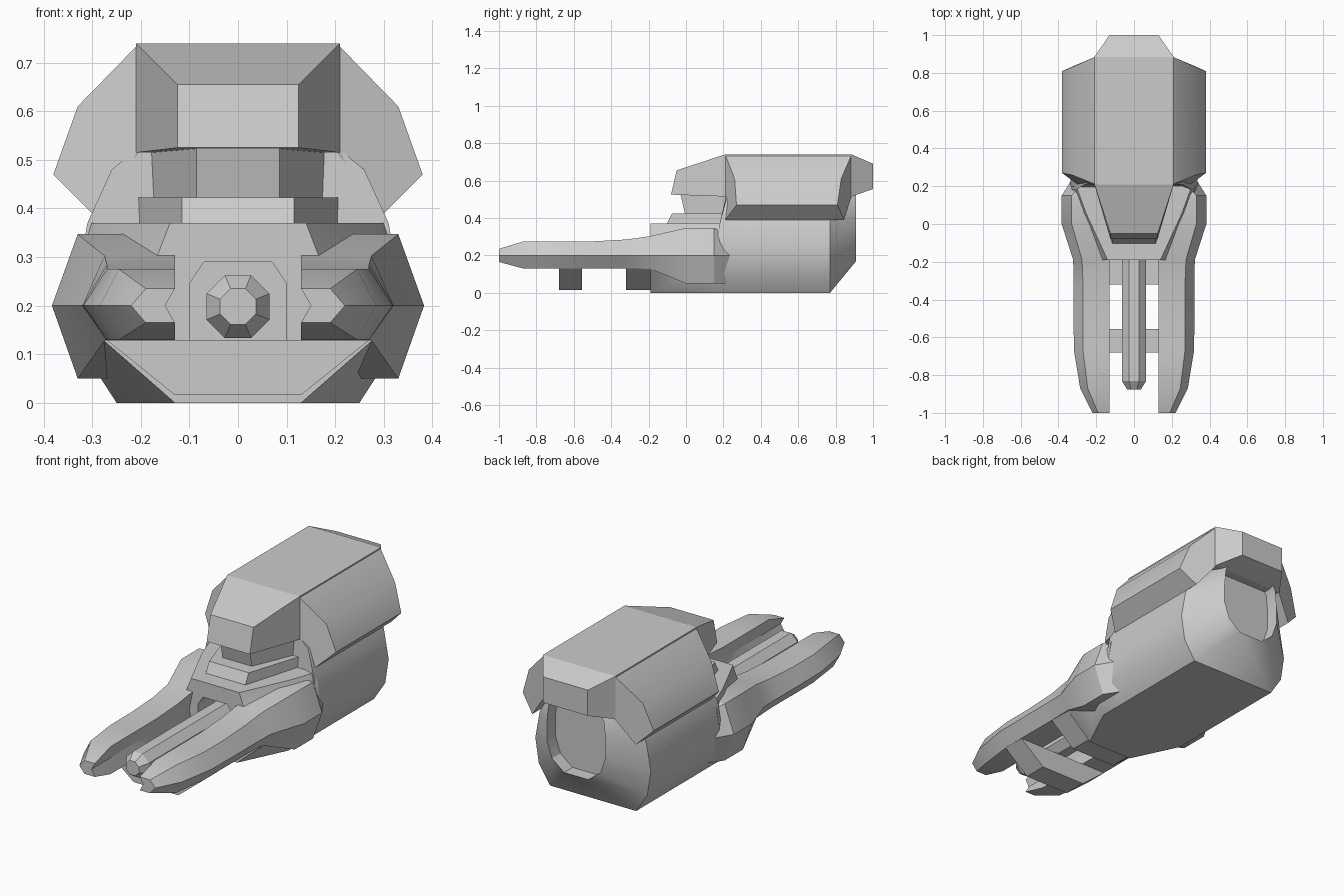
import bpy, bmesh, math

if "Cube" in bpy.data.objects:
    bpy.data.objects.remove(bpy.data.objects["Cube"])

grey = bpy.data.materials.new("hull_grey")
grey.diffuse_color = (0.6, 0.6, 0.6, 1)
grey.use_nodes = True
grey.node_tree.nodes["Principled BSDF"].inputs["Base Color"].default_value = grey.diffuse_color


def finish(name, bm, smooth=30):
    bmesh.ops.recalc_face_normals(bm, faces=bm.faces)
    me = bpy.data.meshes.new(name)
    bm.to_mesh(me)
    bm.free()
    me.materials.append(grey)
    ob = bpy.data.objects.new(name, me)
    bpy.context.collection.objects.link(ob)
    bpy.ops.object.select_all(action='DESELECT')
    ob.select_set(True)
    bpy.context.view_layer.objects.active = ob
    bpy.ops.object.shade_smooth_by_angle(angle=math.radians(smooth))
    return ob


def loft(rings):
    """Skin closed rings of 3D points and cap both ends."""
    bm = bmesh.new()
    vs = [[bm.verts.new(p) for p in r] for r in rings]
    n = len(rings[0])
    for a, b in zip(vs, vs[1:]):
        for i in range(n):
            j = (i + 1) % n
            bm.faces.new((a[i], a[j], b[j], b[i]))
    bm.faces.new(vs[0])
    bm.faces.new(vs[-1])
    return bm


def sym(y, half):
    """Full ring from a right-hand half profile of (x, z) or (x, z, dy)."""
    pts = [(p[0], y + (p[2] if len(p) > 2 else 0), p[1]) for p in half]
    return pts + [(-x, yy, z) for x, yy, z in reversed(pts)]


def both_sides(name, rings):
    for side, s in (("right", 1), ("left", -1)):
        finish(f"{side}_{name}", loft([[(s * x, y, z) for x, y, z in r] for r in rings]))


# Main hull, tapering at the rear into a recessed exhaust
lower = [(.25, 0), (.315, .1), (.335, .23), (.31, .37)]
bm = loft([
    sym(.18, lower + [(.26, .48, .03), (.21, .52, .035)]),
    sym(.77, lower + [(.26, .48), (.21, .53)]),
    sym(.91, [(.07, .17), (.14, .225), (.17, .31), (.17, .41), (.16, .5), (.13, .545)]),
])
bm.faces.ensure_lookup_table()
rear = bm.faces[-1]
bmesh.ops.inset_region(bm, faces=[rear], thickness=.035)
rim = bmesh.ops.extrude_face_region(bm, geom=[rear])
bmesh.ops.translate(bm, vec=(0, -.07, 0),
                    verts=[g for g in rim['geom'] if isinstance(g, bmesh.types.BMVert)])
bmesh.ops.delete(bm, geom=[rear], context='FACES_ONLY') if rear.is_valid else None
finish("main_hull", bm)

# Nose with a socket for the barrel
nose = finish("nose", loft([
    sym(-.19, [(.13, 0), (.275, .127), (.275, .2), (.165, .305), (.14, .37)]),
    sym(.06, [(.25, 0), (.315, .1), (.315, .23), (.27, .33), (.255, .37)]),
    sym(.2, [(.25, 0), (.315, .1), (.335, .23), (.32, .33), (.305, .37)]),
]))
socket = [(.1, .128), (.1, .245), (.07, .29)]
cutter = finish("socket_cutter", loft([sym(-.3, socket), sym(-.06, socket)]))
cutter.hide_render = True
cutter.hide_viewport = True
cut = nose.modifiers.new("socket", 'BOOLEAN')
cut.object = cutter
cut.operation = 'DIFFERENCE'
cut.solver = 'EXACT'

# Stepped neck between nose and canopy


def tier(name, z0, z1, front, back, lean):
    (fx, fy), (bx, by) = front, back
    finish(name, loft([
        [(fx, fy, z0), (bx, by, z0), (-bx, by, z0), (-fx, fy, z0)],
        [(fx, fy + lean, z1), (bx, by, z1), (-bx, by, z1), (-fx, fy + lean, z1)],
    ]))


tier("lower_step", .365, .423, (.115, -.105), (.21, .22), .03)
tier("upper_step", .42, .53, (.085, -.005), (.18, .22), -.025)

# Canopy
finish("canopy", loft([
    sym(-.08, [(.125, .525), (.125, .655, .03)]),
    sym(.21, [(.21, .515), (.21, .74)]),
    sym(.885, [(.21, .515), (.21, .74)]),
    sym(1.0, [(.13, .555), (.13, .69)]),
]), 5)

# Side armour: x, z, front y, rear y
armour = [(.205, .738, .21, .885), (.33, .61, .26, .83), (.38, .47, .27, .81),
          (.30, .39, .21, .845), (.205, .515, .21, .885)]
both_sides("armour", [[(x, f, z) for x, z, f, r in armour],
                      [(x, r, z) for x, z, f, r in armour]])

# Prongs: y, inner x, groove x, edge x, outer x, bottom z, top z
prong = [
    (-1.0, .13, .15, .19, .22, .165, .235),
    (-.87, .13, .15, .245, .285, .13, .275),
    (-.67, .13, .15, .27, .318, .13, .275),
    (-.5, .13, .15, .27, .32, .13, .275),
    (-.32, .13, .15, .27, .32, .13, .285),
    (-.19, .13, .15, .275, .322, .128, .303),
    (0, .22, .23, .33, .383, .05, .347),
    (.15, .22, .23, .33, .383, .05, .347),
]
rings = [[(i, y, t), (g, y, .2), (i, y, b), (e, y, b), (o, y, .2), (e, y, t)]
         for y, i, g, e, o, b, t in prong]
# Faceted root that folds into the hull
rings.append([(.22, .17, .33), (.23, .2, .2), (.22, .2, .05),
              (.285, .22, .05), (.33, .235, .2), (.3, .18, .33)])
both_sides("prong", rings)

# Cross braces under the prongs
for label, y0, y1 in (("front", -.68, -.555), ("rear", -.32, -.185)):
    brace = [(.13, .016), (.27, .129)]
    finish(label + "_brace", loft([sym(y0, brace), sym(y1, brace)]))

# Octagonal barrel with a chamfered muzzle


def octagon(y, r):
    return [(r * math.cos(a), y, .198 + r * math.sin(a))
            for a in (math.pi / 8 + k * math.pi / 4 for k in range(8))]


finish("barrel", loft([octagon(-.875, .04), octagon(-.83, .07), octagon(-.05, .07)]))
